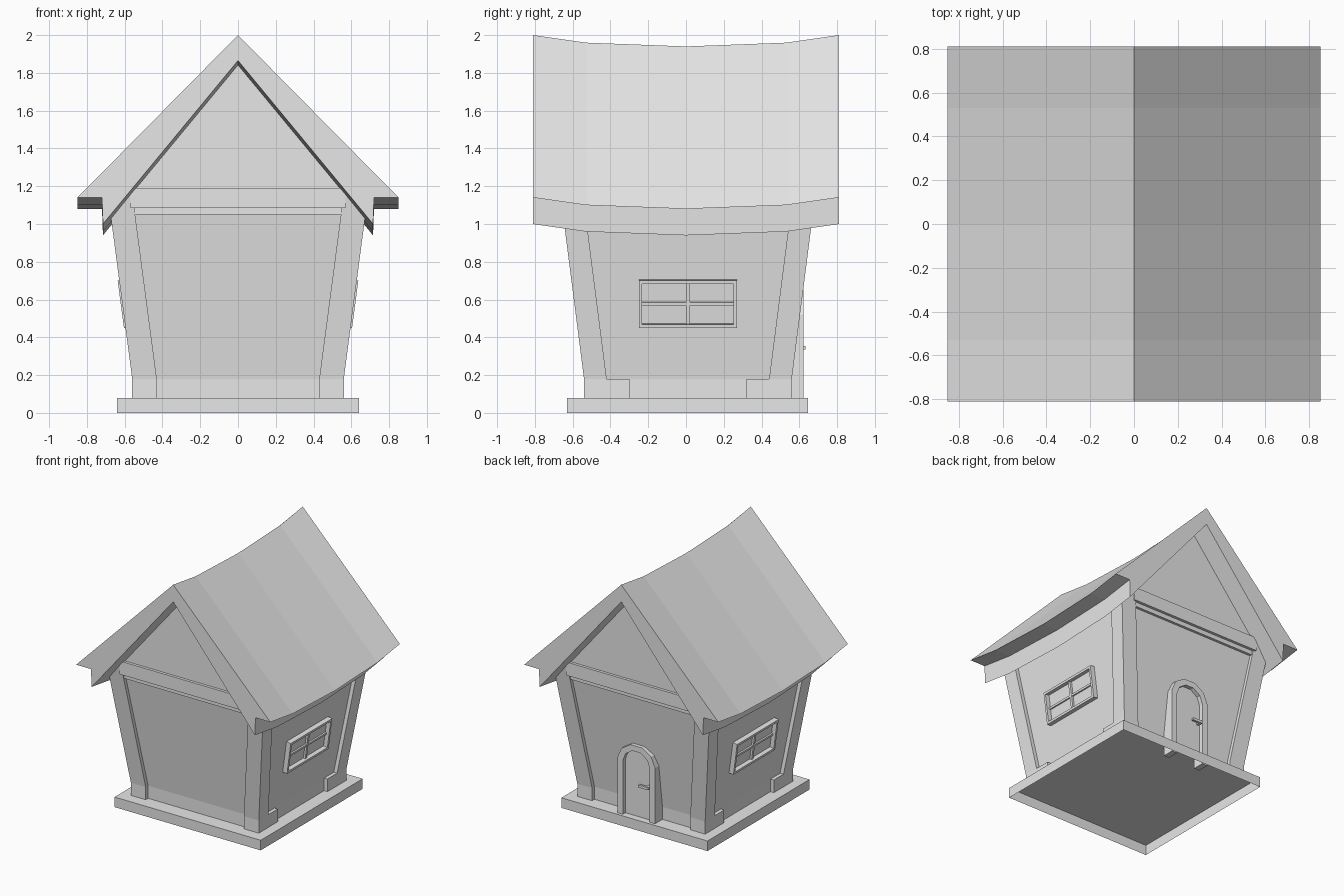
import bpy, bmesh, math
from mathutils import Matrix, Vector

old = bpy.data.objects.get("Cube")
if old:
    bpy.data.objects.remove(old, do_unlink=True)

grey = bpy.data.materials.new("plain grey")
grey.use_nodes = True
COLOUR = (0.8, 0.8, 0.8, 1)
grey.diffuse_color = COLOUR
grey.node_tree.nodes["Principled BSDF"].inputs["Base Color"].default_value = COLOUR

CY = 0.01                                  # house centre in y
BASE, KNEE, TOP = 0.08, 0.18, 1.19         # floor, start and end of the flare
LEAN = 0.132


def finish(name, bm):
    bmesh.ops.recalc_face_normals(bm, faces=bm.faces)
    mesh = bpy.data.meshes.new(name)
    bm.to_mesh(mesh)
    bm.free()
    mesh.materials.append(grey)
    ob = bpy.data.objects.new(name, mesh)
    bpy.context.collection.objects.link(ob)
    return ob


def loft(bm, rings):
    """Skin closed rings of points and cap both ends."""
    rows = [[bm.verts.new(p) for p in ring] for ring in rings]
    n = len(rows[0])
    for a, b in zip(rows, rows[1:]):
        for i in range(n):
            j = (i + 1) % n
            bm.faces.new((a[i], a[j], b[j], b[i]))
    bm.faces.new(rows[0])
    bm.faces.new(rows[-1])


def box(bm, lo, hi, matrix=Matrix()):
    lo, hi = Vector(lo), Vector(hi)
    m = matrix @ Matrix.Translation((lo + hi) / 2) @ Matrix.Diagonal((*(hi - lo), 1))
    return bmesh.ops.create_cube(bm, size=1, matrix=m)["verts"]


def flare(z):
    return LEAN * (min(max(z, KNEE), TOP) - KNEE)


def rect(x0, x1, y0, y1, z):
    return [(x0, y0, z), (x1, y0, z), (x1, y1, z), (x0, y1, z)]


# Plinth, open underneath
bm = bmesh.new()
box(bm, (-0.64, -0.63, 0), (0.64, 0.645, BASE))
bm.faces.ensure_lookup_table()
bmesh.ops.delete(bm, geom=[f for f in bm.faces if f.calc_center_median().z < 0.01],
                 context='FACES_ONLY')
finish("plinth", bm)

# Leaning walls
bm = bmesh.new()
rings = []
for z in (BASE, KNEE, 1.1):
    hx, hy = 0.53 + flare(z), 0.52 + flare(z)
    rings.append(rect(-hx, hx, CY - hy, CY + hy, z))
loft(bm, rings)
finish("walls", bm)

# Upright gables above the walls
bm = bmesh.new()
gable = [(-0.6, 1.05), (0.6, 1.05), (0.6, 1.18), (0, 1.88), (-0.6, 1.18)]
loft(bm, [[(x, CY + s * 0.655, z) for x, z in gable] for s in (-1, 1)])
finish("gables", bm)

# Corner posts with wide feet
for sx, side in ((-1, "right"), (1, "left")):
    for sy, end in ((-1, "front"), (1, "back")):
        bm = bmesh.new()
        rings = []
        for z in (BASE, KNEE, TOP):
            f = flare(z)
            rings.append(rect(sx * (0.43 + f), sx * (0.56 + f),
                              CY + sy * (0.43 + f * 0.97), CY + sy * (0.55 + f * 0.97), z))
        loft(bm, rings)
        finish(f"{end}_{side}_post", bm)
        bm = bmesh.new()
        ys = sorted((CY + sy * 0.31, CY + sy * 0.549))
        xs = sorted((sx * 0.43, sx * 0.559))
        box(bm, (xs[0], ys[0], BASE), (xs[1], ys[1], KNEE))
        finish(f"{end}_{side}_foot", bm)

# Gable beams
for sy, end in ((-1, "front"), (1, "back")):
    bm = bmesh.new()
    ys = sorted((CY + sy * 0.6, CY + sy * 0.677))
    box(bm, (-0.57, ys[0], 1.085), (0.57, ys[1], TOP))
    finish(f"{end}_beam", bm)

# Sagging roof
half = [(0.85, 1.14), (0.72, 1.14), (0.715, 1.0)]
section = [(0, 2)] + half + [(0, 1.865)] + [(-x, z) for x, z in reversed(half)]
sag = [(-0.81, 0), (-0.53, 0.04), (0, 0.06), (0.53, 0.04), (0.81, 0)]
bm = bmesh.new()
loft(bm, [[(x, y, z - d) for x, z in section] for y, d in sag])
finish("roof", bm)

# Side windows, leaning with the walls (local x points outwards)
W, H, T = 0.26, 0.126, 0.018
for sx, side in ((-1, "right"), (1, "left")):
    turn = Matrix.Rotation(0 if sx > 0 else math.pi, 4, 'Z')
    place = (Matrix.Translation((sx * (0.53 + flare(0.58)), CY, 0.58)) @ turn
             @ Matrix.Rotation(math.atan(LEAN), 4, 'Y'))
    bm = bmesh.new()
    for s in (-1, 1):
        a, b = sorted((s * W, s * (W - T)))
        box(bm, (-0.02, a, -H), (0.038, b, H), place)
        a, b = sorted((s * H, s * (H - T)))
        box(bm, (-0.02, -W + T, a), (0.038, W - T, b), place)
    finish(f"{side}_window_frame", bm)
    bm = bmesh.new()
    box(bm, (0, -0.01, -H + T), (0.02, 0.01, H - T), place)
    box(bm, (0, -W + T, -0.008), (0.017, W - T, 0.008), place)
    finish(f"{side}_window_bars", bm)
    bm = bmesh.new()
    box(bm, (-0.02, -W + T, -H + T), (0.004, W - T, H - T), place)
    finish(f"{side}_window_pane", bm)

# Back door with an arched surround
arch = [(0.165, 0.01), (0.165, 0.52), (0.13, 0.6), (0.05, 0.65)]
hole = [(0.118, 0.01), (0.118, 0.505), (0.095, 0.565), (0.035, 0.605)]


def mirrored(points):
    return points + [(-x, z) for x, z in reversed(points)]


bm = bmesh.new()
loft(bm, [[(x, y, z) for x, z in mirrored(arch) + mirrored(hole)[::-1]] for y in (0.53, 0.622)])
finish("door_surround", bm)
bm = bmesh.new()
leaf = [(x, max(z, BASE)) for x, z in mirrored(hole)]
loft(bm, [[(x, y, z) for x, z in leaf] for y in (0.52, 0.59)])
finish("door", bm)

# Door handle
bm = bmesh.new()
box(bm, (-0.11, 0.615, 0.335), (-0.025, 0.633, 0.355))
box(bm, (-0.11, 0.585, 0.335), (-0.09, 0.62, 0.355))
finish("door_handle", bm)
